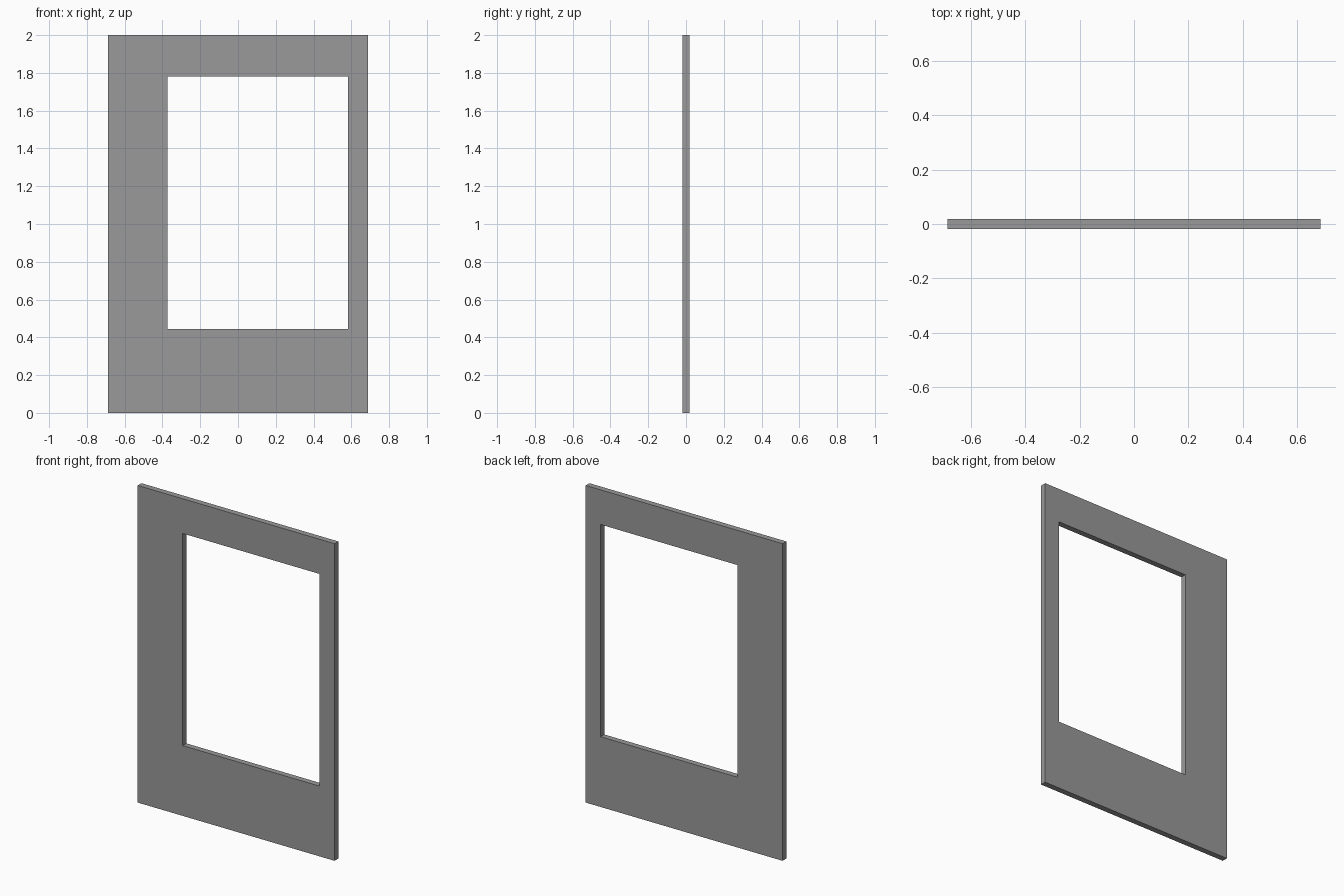
import bpy, bmesh

if "Cube" in bpy.data.objects:
    bpy.data.objects.remove(bpy.data.objects["Cube"])

HALF_T = 0.0185                       # half thickness of the panel
OUTER = (-0.687, 0.687, 0.0, 2.0)     # x min, x max, z min, z max
OPENING = (-0.373, 0.583, 0.443, 1.781)


def rect(bm, bounds, y):
    x0, x1, z0, z1 = bounds
    return [bm.verts.new((x, y, z)) for x, z in ((x0, z0), (x1, z0), (x1, z1), (x0, z1))]


bm = bmesh.new()

# Front face ring around the off-centre opening
outer = rect(bm, OUTER, -HALF_T)
inner = rect(bm, OPENING, -HALF_T)
for i in range(4):
    j = (i + 1) % 4
    bm.faces.new((outer[i], outer[j], inner[j], inner[i]))

# Extrude the ring to the back, keeping the front faces to close the solid
geom = bmesh.ops.extrude_face_region(bm, geom=bm.faces[:], use_keep_orig=True)["geom"]
back = [g for g in geom if isinstance(g, bmesh.types.BMVert)]
bmesh.ops.translate(bm, verts=back, vec=(0, 2 * HALF_T, 0))
bmesh.ops.recalc_face_normals(bm, faces=bm.faces[:])

# Panel object in dark grey
mesh = bpy.data.meshes.new("window_panel")
bm.to_mesh(mesh)
bm.free()
dark_grey = bpy.data.materials.new("dark_grey")
dark_grey.diffuse_color = (0.32, 0.32, 0.32, 1)
dark_grey.use_nodes = True
dark_grey.node_tree.nodes["Principled BSDF"].inputs["Base Color"].default_value = dark_grey.diffuse_color
mesh.materials.append(dark_grey)
bpy.context.collection.objects.link(bpy.data.objects.new("window_panel", mesh))
